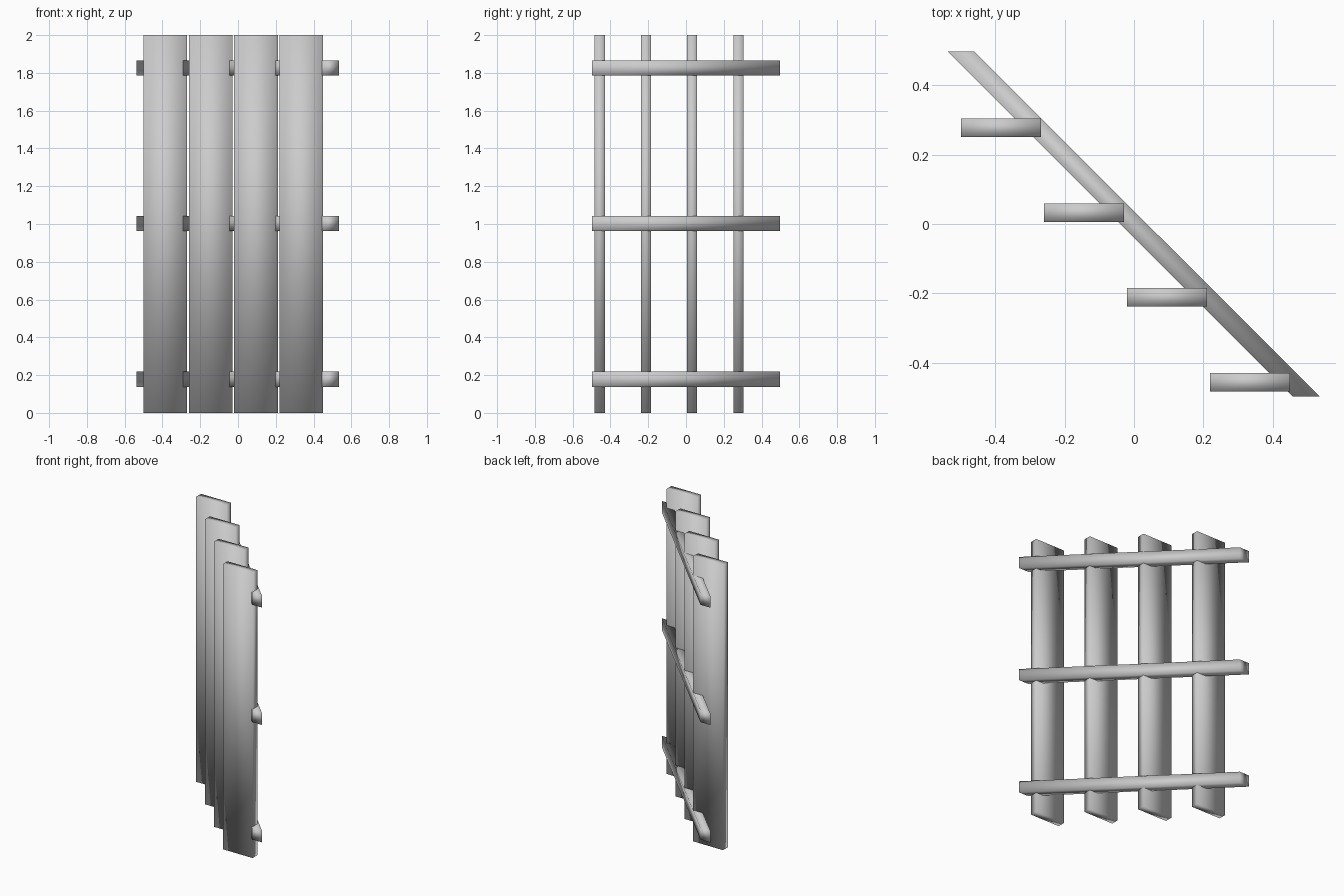
import bpy, bmesh

if "Cube" in bpy.data.objects:
    bpy.data.objects.remove(bpy.data.objects["Cube"])


def prism(name, outline, z0, z1):
    """Extrude a plan outline (counter-clockwise) from z0 to z1."""
    bm = bmesh.new()
    base = bm.faces.new([bm.verts.new((x, y, z0)) for x, y in outline])
    top = bmesh.ops.extrude_face_region(bm, geom=[base], use_keep_orig=True)
    verts = [v for v in top["geom"] if isinstance(v, bmesh.types.BMVert)]
    bmesh.ops.translate(bm, verts=verts, vec=(0, 0, z1 - z0))
    bmesh.ops.recalc_face_normals(bm, faces=bm.faces)
    for f in bm.faces:
        f.smooth = True  # soft shading wraps around the plain blocks
    mesh = bpy.data.meshes.new(name)
    bm.to_mesh(mesh)
    bm.free()
    obj = bpy.data.objects.new(name, mesh)
    bpy.context.collection.objects.link(obj)
    return obj


# Upright slats, stepped along the diagonal
for i in range(4):
    x, y = -0.5 + 0.24 * i, 0.251 - 0.2447 * i
    w, d = 0.231, 0.053
    prism(f"slat_{i + 1}", [(x, y), (x + w, y), (x + w, y + d), (x, y + d)], 0, 2)

# Diagonal rails with ends cut square to the y axis
rail = [(-0.538, 0.498), (0.459, -0.498), (0.536, -0.498), (-0.461, 0.498)]
for label, z in (("bottom", 0.138), ("middle", 0.962), ("top", 1.785)):
    prism(f"{label}_rail", rail, z, z + 0.081)
